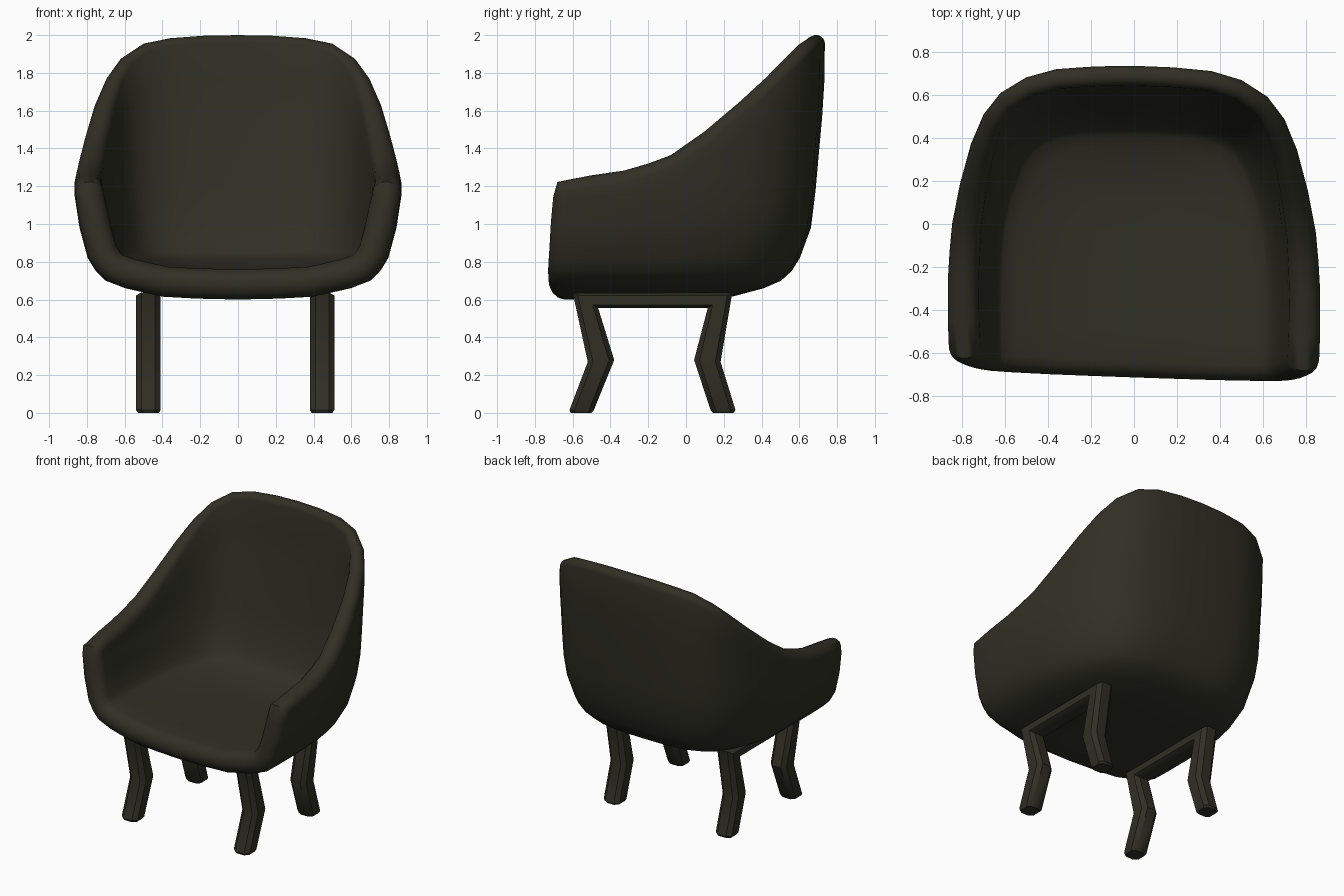
import bpy, bmesh, math
from mathutils import Vector

if "Cube" in bpy.data.objects:
    bpy.data.objects.remove(bpy.data.objects["Cube"])

mat = bpy.data.materials.new("dark olive")
mat.diffuse_color = (0.029, 0.029, 0.018, 1)
mat.use_nodes = True
mat.node_tree.nodes["Principled BSDF"].inputs["Base Color"].default_value = mat.diffuse_color


def add_object(name, verts, faces, angle):
    me = bpy.data.meshes.new(name)
    me.from_pydata(verts, [], faces)
    bm = bmesh.new()
    bm.from_mesh(me)
    bmesh.ops.recalc_face_normals(bm, faces=bm.faces)
    bm.to_mesh(me)
    bm.free()
    me.materials.append(mat)
    me.shade_smooth()
    me.set_sharp_from_angle(angle=math.radians(angle))
    ob = bpy.data.objects.new(name, me)
    bpy.context.collection.objects.link(ob)
    return ob


def clamp(v):
    return max(0.0, min(1.0, v))


def lerp_table(table, z):
    for (z0, a), (z1, b) in zip(table, table[1:]):
        if z <= z1:
            return a + (b - a) * clamp((z - z0) / (z1 - z0))
    return table[-1][1]


# ---- seat shell: plan outline (x, y, rim height) of the right half, front to back
PLAN = [(.86, -.635, 1.175), (.865, -.5, 1.19), (.865, -.3, 1.22), (.857, -.16, 1.26),
        (.845, -.02, 1.31), (.81, .17, 1.445), (.76, .36, 1.61), (.70, .50, 1.74),
        (.62, .60, 1.84), (.50, .675, 1.915), (.36, .715, 1.942), (.18, .73, 1.955),
        (0, .735, 1.958)]
# outward reach of the wall by height, for the sides and for the back
SIDE = [(.6, 0), (.605, .25), (.615, .46), (.66, .69), (.70, .81), (.75, .87), (.82, .92),
        (.98, .97), (1.15, 1), (2, 1)]
BACK = [(.6, 0), (.605, .2), (.615, .33), (.66, .56), (.70, .685), (.75, .76), (.82, .82),
        (.98, .9), (1.15, .93), (1.4, .96), (1.6, .985), (1.8, 1), (2, 1)]
LOW = [z for z, _ in SIDE[:8]]


def column(px, py, rim):
    """One strip of the outer skin, from the floor centre out and up to the rim."""
    oy = min(py, 0)
    blend = clamp(py / .735) ** 2
    pts = []
    for z in LOW + [.98 + (rim - .98) * k / 5 for k in range(1, 6)]:
        f = lerp_table(SIDE, z) * (1 - blend) + lerp_table(BACK, z) * blend
        x, y = px * f, oy + (py - oy) * f
        y += .06 * (z - .7) * clamp(-py / .635)      # front edge leans back
        y -= x * (.024 - .016 * y)                   # slight skew of the shell
        pts.append(Vector((x, y, z)))
    return pts


left = [column(-x, y, r) for x, y, r in PLAN]
right = [column(x, y, r) for x, y, r in PLAN[-2::-1]]
cols = left + right

bm = bmesh.new()
grid = [[bm.verts.new(p) for p in c] for c in cols]
for a, b in zip(grid, grid[1:]):
    for k in range(len(a) - 1):
        bm.faces.new((a[k], a[k + 1], b[k + 1], b[k]))
bmesh.ops.remove_doubles(bm, verts=bm.verts, dist=1e-4)
bm.normal_update()
bm.verts.index_update()
bm.verts.ensure_lookup_table()


def half_thickness(z):
    return .08 - .034 * clamp((z - 1.0) / .9)


# outer and inner skins
n = len(bm.verts)
verts = [v.co.copy() for v in bm.verts]
verts += [v.co - 2 * half_thickness(v.co.z) * v.normal for v in bm.verts]
faces = []
for f in bm.faces:
    ids = [v.index for v in f.verts]
    faces.append(ids)
    faces.append([i + n for i in reversed(ids)])

# rounded rim joining the two skins
outward, rim_edges = {}, []
for e in bm.edges:
    if len(e.link_faces) == 1:
        lp = e.link_loops[0]
        a, b = lp.vert, lp.link_loop_next.vert
        t = (b.co - a.co).normalized().cross(lp.face.normal)
        rim_edges.append((a.index, b.index))
        for v in (a, b):
            outward[v.index] = outward.get(v.index, Vector()) + t
STEPS = 7
ring = {}
for i, t in outward.items():
    v = bm.verts[i]
    h = half_thickness(v.co.z)
    t = t.normalized()
    ids = [i]
    for k in range(1, STEPS):
        ang = math.pi * k / STEPS
        verts.append(v.co - h * v.normal
                     + h * (math.cos(ang) * v.normal + .92 * math.sin(ang) * t))
        ids.append(len(verts) - 1)
    ring[i] = ids + [i + n]
for a, b in rim_edges:
    for k in range(STEPS):
        faces.append((ring[b][k], ring[a][k], ring[a][k + 1], ring[b][k + 1]))
bm.free()
add_object("seat_shell", verts, faces, 50)

# ---- leg frames: (outer y, z, inner y, z) stations from front foot to back foot
STATIONS = [(-.61, 0, -.50, 0), (-.617, .015, -.488, .015), (-.52, .27, -.38, .28),
            (-.60, .638, -.465, .555), (.245, .638, .115, .555), (.183, .27, .043, .28),
            (.262, .015, .13, .015), (.252, 0, .142, 0)]
OCT = [(1, .55), (.6, 1), (-.6, 1), (-1, .55), (-1, -.55), (-.6, -1), (.6, -1), (1, -.55)]


def leg_frame(name, cx):
    vs, fs = [], []
    for oy, oz, iy, iz in STATIONS:
        o, i = Vector((cx, oy, oz)), Vector((cx, iy, iz))
        half = .055 if oz == 0 else .065
        for a, b in OCT:
            vs.append((o + i) / 2 + (o - i) / 2 * a + Vector((half * b, 0, 0)))
    for s in range(len(STATIONS) - 1):
        for k in range(8):
            j = (k + 1) % 8
            fs.append((s * 8 + k, s * 8 + j, s * 8 + 8 + j, s * 8 + 8 + k))
    last = (len(STATIONS) - 1) * 8
    fs += [tuple(range(8)), tuple(range(last, last + 8))]
    add_object(name, vs, fs, 35)


leg_frame("left_leg_frame", -.475)
leg_frame("right_leg_frame", .445)
